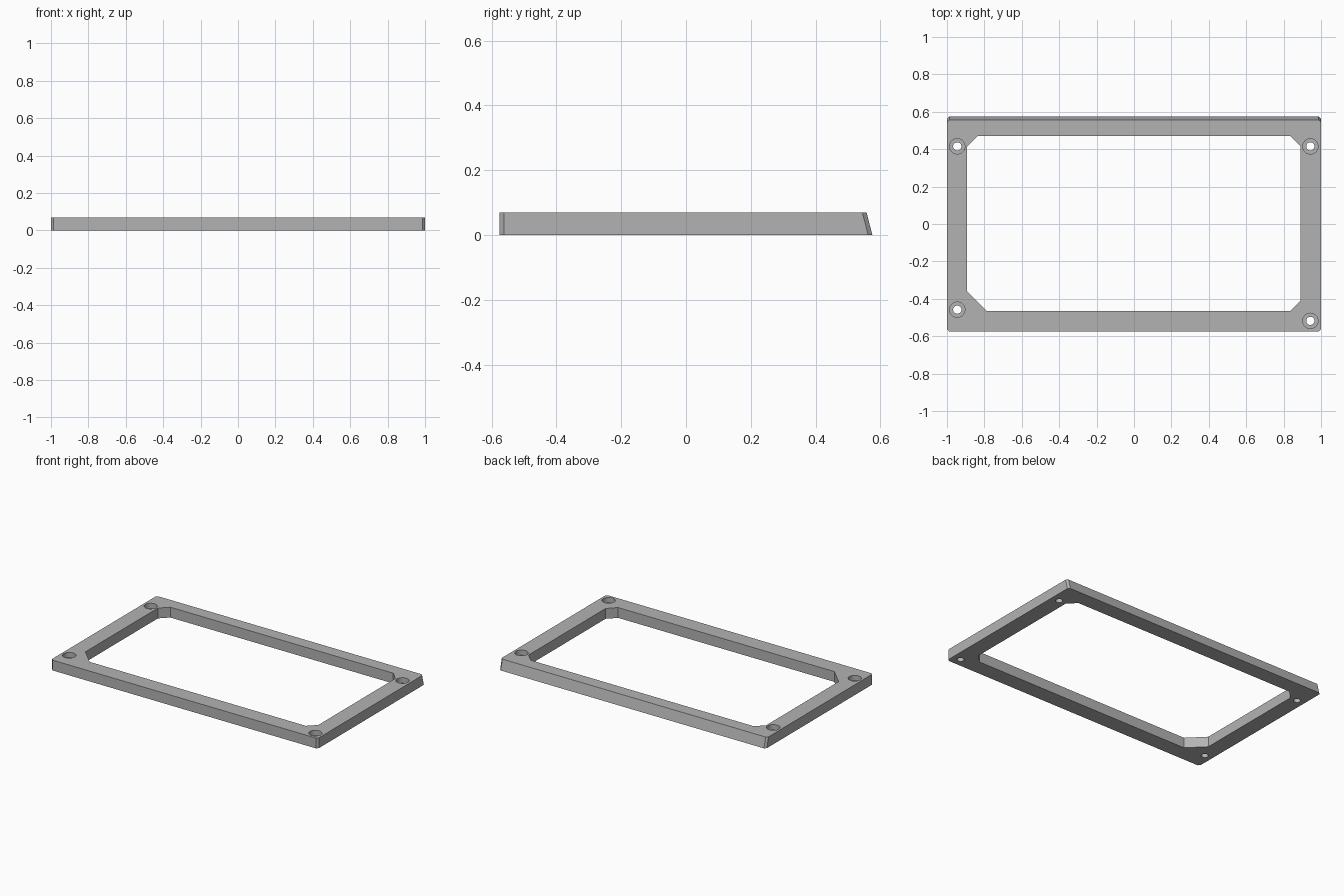
import bpy, bmesh
from math import cos, sin, tau

HEIGHT = 0.07
SINK = 0.035      # depth of the screw head recess
LEAN = 0.018      # how far the back wall leans inwards at the top

if "Cube" in bpy.data.objects:
    bpy.data.objects.remove(bpy.data.objects["Cube"], do_unlink=True)

grey = bpy.data.materials.new("mid_grey")
grey.use_nodes = True
grey.diffuse_color = (0.45, 0.45, 0.45, 1)
grey.node_tree.nodes["Principled BSDF"].inputs["Base Color"].default_value = grey.diffuse_color


def clipped_rectangle(x0, x1, y0, y1, cuts):
    """Rectangle with cut corners: front left, front right, back right, back left."""
    a, b, c, d = cuts
    return [(x0, y0 + a), (x0 + a, y0), (x1 - b, y0), (x1, y0 + b),
            (x1, y1 - c), (x1 - c, y1), (x0 + d, y1), (x0, y1 - d)]


def circle(x, y, radius, sides=32):
    return [(x + radius * cos(tau * i / sides), y + radius * sin(tau * i / sides))
            for i in range(sides)]


def prism(name, outline, z0, z1, lean=0):
    """Extrude an outline; the back half of its top may lean towards the front."""
    bm = bmesh.new()
    low = [bm.verts.new((x, y, z0)) for x, y in outline]
    high = [bm.verts.new((x, y - (lean if y > 0 else 0), z1)) for x, y in outline]
    bm.faces.new(low[::-1])
    bm.faces.new(high)
    for i in range(len(low)):
        j = (i + 1) % len(low)
        bm.faces.new((low[i], low[j], high[j], high[i]))
    mesh = bpy.data.meshes.new(name)
    bm.to_mesh(mesh)
    bm.free()
    mesh.materials.append(grey)
    obj = bpy.data.objects.new(name, mesh)
    bpy.context.collection.objects.link(obj)
    return obj


def cut(target, cutter):
    cutter.hide_render = True
    mod = target.modifiers.new("cut", "BOOLEAN")
    mod.operation = "DIFFERENCE"
    mod.solver = "EXACT"
    mod.object = cutter
    bpy.context.view_layer.objects.active = target
    bpy.ops.object.modifier_apply(modifier=mod.name)
    bpy.data.objects.remove(cutter, do_unlink=True)


# Outer slab with small corner chamfers and a sloping back wall
frame = prism("frame", clipped_rectangle(-1, 1, -0.575, 0.575, [0.013] * 4), 0, HEIGHT, LEAN)

# Window opening, with one larger corner gusset
opening = clipped_rectangle(-0.892, 0.89, -0.465, 0.47, (0.105, 0.055, 0.055, 0.055))
cut(frame, prism("opening_cutter", opening, -0.1, HEIGHT + 0.1))

# Counterbored screw holes
for x, y in [(-0.945, 0.415), (0.943, 0.415), (-0.945, -0.458), (0.943, -0.518)]:
    cut(frame, prism("recess_cutter", circle(x, y, 0.041), HEIGHT - SINK, HEIGHT + 0.1))
    cut(frame, prism("hole_cutter", circle(x, y, 0.022), -0.1, HEIGHT + 0.1))

# Smooth hole walls, sharp edges everywhere else
bpy.ops.object.select_all(action="DESELECT")
frame.select_set(True)
bpy.context.view_layer.objects.active = frame
bpy.ops.object.shade_smooth_by_angle(angle=0.5)
